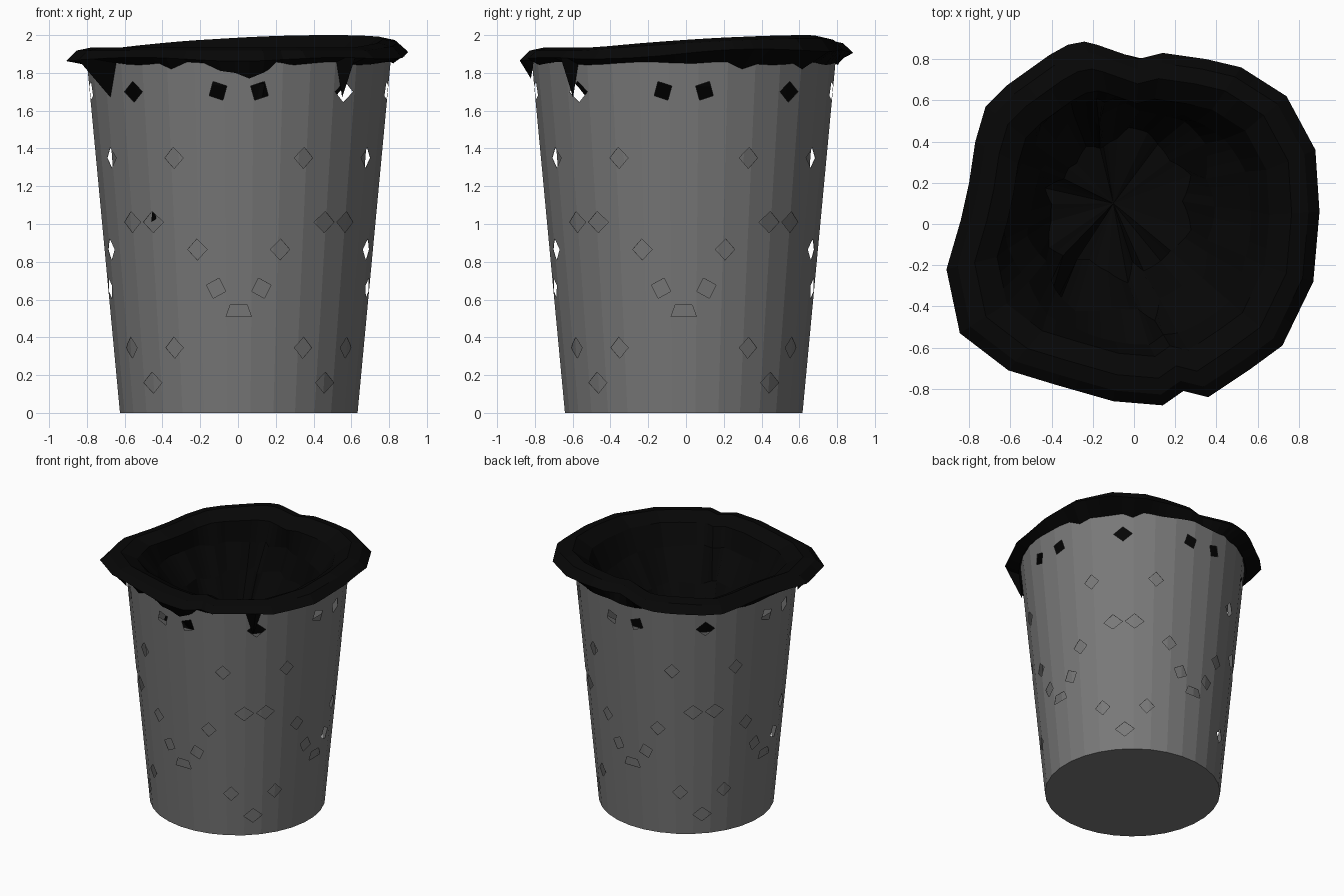
import bpy, bmesh, random
from math import sin, cos, pi, radians, atan2
from mathutils import Vector, Matrix

if "Cube" in bpy.data.objects:
    bpy.data.objects.remove(bpy.data.objects["Cube"])

random.seed(7)
CX, CY, SIDES = 0.004, -0.012, 32


def material(name, v):
    m = bpy.data.materials.new(name)
    m.diffuse_color = (v, v, v, 1)
    m.use_nodes = True
    m.node_tree.nodes["Principled BSDF"].inputs["Base Color"].default_value = m.diffuse_color
    return m


def make_object(name, bm, mat=None):
    me = bpy.data.meshes.new(name)
    bmesh.ops.recalc_face_normals(bm, faces=bm.faces)
    bm.to_mesh(me)
    bm.free()
    ob = bpy.data.objects.new(name, me)
    bpy.context.collection.objects.link(ob)
    if mat:
        me.materials.append(mat)
    return ob


def bridge(bm, a, b):
    n = len(a)
    for i in range(n):
        j = (i + 1) % n
        bm.faces.new((a[i], a[j], b[j], b[i]))


def lathe(name, profile, mat, closed=False, cap=False):
    bm = bmesh.new()
    rings = []
    for r, z in profile:
        rings.append([bm.verts.new((CX + r * cos(2 * pi * (i + .5) / SIDES),
                                    CY + r * sin(2 * pi * (i + .5) / SIDES), z))
                      for i in range(SIDES)])
    for a, b in zip(rings, rings[1:]):
        bridge(bm, a, b)
    if closed:
        bridge(bm, rings[-1], rings[0])
    if cap:
        bm.faces.new(rings[0])
    return make_object(name, bm, mat)


def outer_r(z):
    return 0.632 + 0.0945 * z


grey = material("bin_grey", 0.19)
black = material("bag_black", 0.002)

# Perforated outer wall, recessed liner and floor
T = 0.002
wall = lathe("bin_wall", [(outer_r(0), 0), (outer_r(1.87), 1.87),
                          (outer_r(1.87) - T, 1.87), (outer_r(0) - T, 0)], grey, closed=True)
lathe("bin_liner", [(0.572, 0.01), (0.695, 1.63)], grey, cap=True)
lathe("bin_floor", [(outer_r(0), 0), (outer_r(0) - 0.002, 0.006)], grey, cap=True)

# Hole cutters: height, angles inside a quarter turn, tilt
diamond = [(-.054, 0), (0, -.056), (.054, 0), (0, .056)]
wide = [(-.068, 0), (0, -.056), (.068, 0), (0, .056)]
trapezoid = [(-.067, -.03), (.067, -.03), (.045, .03), (-.045, .03)]
rows = [(1.70, (45,), 0, wide), (1.705, (-8, 8), -28, diamond),
        (1.35, (-27, 27), 0, diamond), (1.01, (38.8, 51.2), 0, wide),
        (0.865, (-18, 18), 0, diamond), (0.66, (-10, 10), 18, diamond),
        (0.54, (0,), 0, trapezoid), (0.345, (-31, 31), 0, diamond),
        (0.16, (45,), 0, wide)]
bm = bmesh.new()
for z, angles, tilt, shape in rows:
    for quarter in range(4):
        for ang in angles:
            a = radians(ang + 90 * quarter)
            out = Vector((cos(a), sin(a), 0))
            side = Vector((-sin(a), cos(a), 0))
            rot = Matrix.Rotation(radians(tilt if ang > 0 else -tilt), 2)
            loops = []
            for r in (outer_r(z) - 0.05, outer_r(z) + 0.04):
                loop = []
                for p in shape:
                    u, v = rot @ Vector(p)
                    loop.append(bm.verts.new(Vector((CX, CY, z + v)) + out * r + side * u))
                loops.append(loop)
            bridge(bm, *loops)
            bm.faces.new(loops[0][::-1])
            bm.faces.new(loops[1])
cutter = make_object("hole_cutter", bm)
cutter.hide_render = True
cutter.hide_viewport = True
cut = wall.modifiers.new("holes", 'BOOLEAN')
cut.object = cutter
cut.operation = 'DIFFERENCE'
cut.solver = 'EXACT'

# Crumpled bag: irregular brim outline seen from above
outline = [(.9, .06), (.88, .36), (.74, .62), (.52, .76), (.35, .80), (.14, .83), (.02, .80),
           (-.18, .87), (-.24, .885), (-.32, .87), (-.41, .82), (-.62, .67), (-.72, .57),
           (-.77, .4), (-.80, .2), (-.84, .02), (-.91, -.22), (-.845, -.53), (-.61, -.71),
           (-.38, -.78), (-.1, -.86), (.14, -.88), (.24, -.81), (.36, -.84), (.57, -.7),
           (.72, -.59), (.87, -.28)]
# Extra points in each span give narrow hanging tips on the hem
SUB = 3
pts = []
for i, p in enumerate(outline):
    q = outline[(i + 1) % len(outline)]
    pts += [tuple(p[k] + (q[k] - p[k]) * t / SUB for k in (0, 1)) for t in range(SUB)]
N = len(pts)
hem_tips = {51: 1.67, 57: 1.82, 62: 1.77, 60: 1.81, 61: 1.80, 63: 1.80, 64: 1.82,
            73: 1.67, 3: 1.82, 8: 1.82}
ang = [atan2(y, x) for x, y in pts]


def lift(i):
    return 0.065 * max(0, cos(ang[i] - radians(52)))


bm = bmesh.new()
rings = [[], [], [], [], []]
for i, (x, y) in enumerate(pts):
    c, s = cos(ang[i]), sin(ang[i])
    z = hem_tips.get(i, 1.85 + .008 * sin(i * .9))
    r = outer_r(z) + 0.012
    up = lift(i)
    rings[0].append(bm.verts.new((CX + r * c, CY + r * s, z)))
    rings[1].append(bm.verts.new((x, y, 1.872 + .8 * up + .01 * sin(5 * ang[i]))))
    rings[2].append(bm.verts.new((x * .94, y * .94, 1.918 + up)))
    rings[3].append(bm.verts.new((x * .85, y * .85, 1.935 + up)))
    rings[4].append(bm.verts.new((x * .73, y * .73, 1.885 + up * .5)))
# Sagging inside, off-centre and folded
for r, z, fold in [(.60, 1.74, .03), (.49, 1.54, .06), (.34, 1.31, .06)]:
    depth = 1.9 - z
    ring = []
    for k in range(len(outline)):
        ring.append((r + fold * random.uniform(-1, 1), z + fold * random.uniform(-.5, .5)))
    verts = []
    for i in range(N):
        a, b = ring[i // SUB], ring[(i // SUB + 1) % len(ring)]
        t = i % SUB / SUB
        rr, zz = (a[j] + (b[j] - a[j]) * t for j in (0, 1))
        shift = depth
        if z < 1.4 and i == 54:      # fold poking into a hole low on the front left
            rr, zz, shift = .705, 1.01, 0
        verts.append(bm.verts.new((rr * cos(ang[i]) - .15 * shift,
                                   rr * sin(ang[i]) + .15 * shift, zz)))
    rings.append(verts)
for a, b in zip(rings, rings[1:]):
    bridge(bm, a, b)
tip = bm.verts.new((-.1, .1, 1.24))
for i in range(N):
    bm.faces.new((rings[-1][i], rings[-1][(i + 1) % N], tip))
make_object("bin_bag", bm, black)
